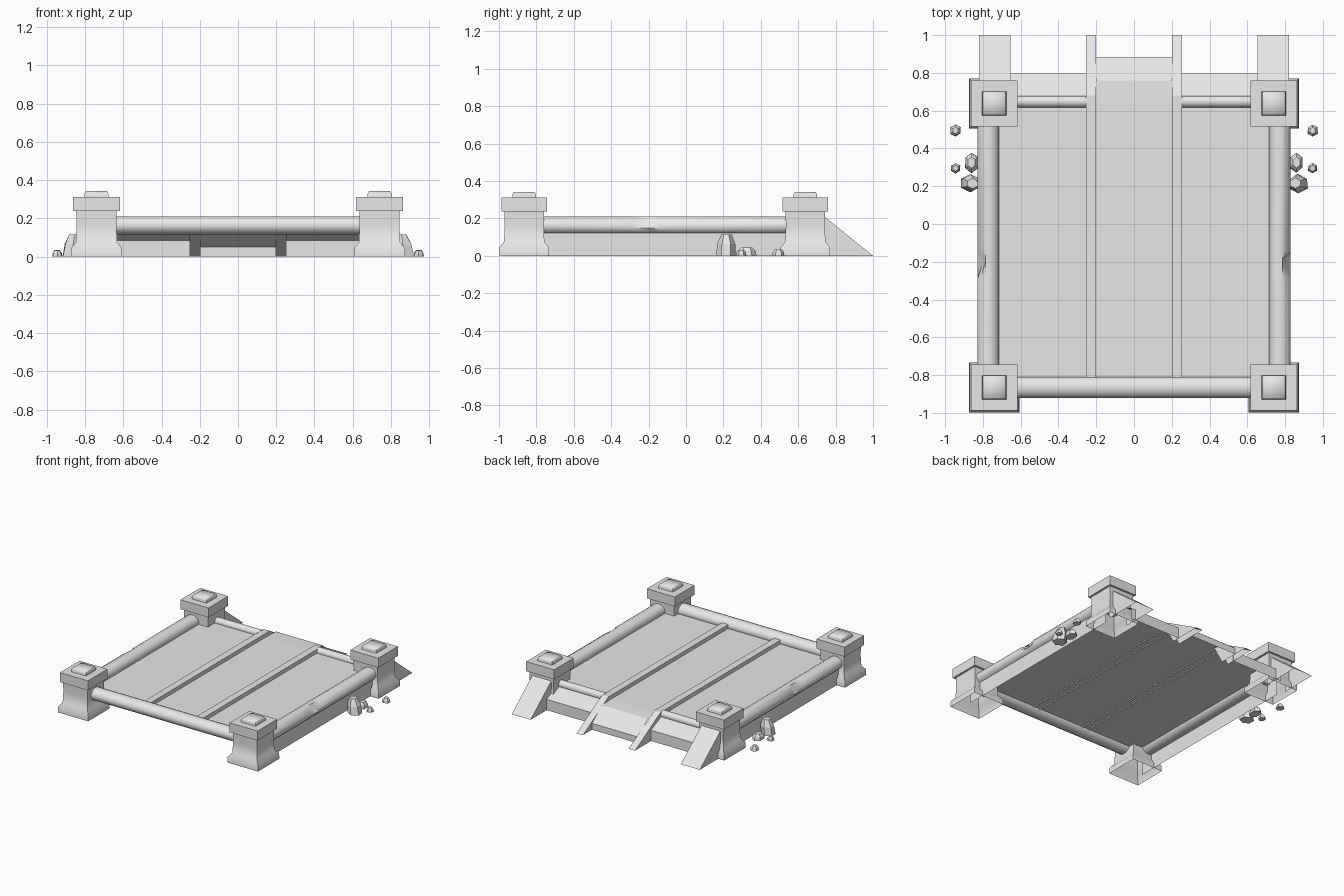
import bpy, math, random
from mathutils import Vector

if "Cube" in bpy.data.objects:
    bpy.data.objects.remove(bpy.data.objects["Cube"])

random.seed(4)
stone = bpy.data.materials.new("grey stone")
stone.diffuse_color = (0.8, 0.8, 0.8, 1)
stone.use_nodes = True
stone.node_tree.nodes["Principled BSDF"].inputs["Base Color"].default_value = stone.diffuse_color


def add(name, verts, faces, angle=None):
    """Make an object; angle is the smoothing limit in degrees."""
    me = bpy.data.meshes.new(name)
    me.from_pydata([tuple(v) for v in verts], [], faces)
    me.materials.append(stone)
    ob = bpy.data.objects.new(name, me)
    bpy.context.collection.objects.link(ob)
    bpy.ops.object.select_all(action='DESELECT')
    ob.select_set(True)
    bpy.context.view_layer.objects.active = ob
    bpy.ops.object.mode_set(mode='EDIT')
    bpy.ops.mesh.select_all(action='SELECT')
    bpy.ops.mesh.normals_make_consistent(inside=False)
    bpy.ops.object.mode_set(mode='OBJECT')
    if angle:
        bpy.ops.object.shade_smooth_by_angle(angle=math.radians(angle))
    return ob


def loft(name, rings, angle=None, caps=(False, True)):
    """Join closed rings of equal length."""
    n = len(rings[0])
    verts = [v for r in rings for v in r]
    faces = [(k * n + i, k * n + (i + 1) % n, (k + 1) * n + (i + 1) % n, (k + 1) * n + i)
             for k in range(len(rings) - 1) for i in range(n)]
    if caps[0]:
        faces.append(tuple(range(n))[::-1])
    if caps[1]:
        faces.append(tuple(range(len(verts) - n, len(verts))))
    return add(name, verts, faces, angle)


def square(cx, cy, z, h):
    return [(cx - h, cy - h, z), (cx + h, cy - h, z), (cx + h, cy + h, z), (cx - h, cy + h, z)]


def rail(name, a, b, width, z0, z1, chip=None):
    """Rounded rail from a to b; chip is (distance along, outward direction)."""
    a, b = Vector(a).to_3d(), Vector(b).to_3d()
    d = (b - a).normalized()
    side = Vector((-d.y, d.x, 0))
    stops = [0, (b - a).length]
    if chip:
        stops[1:1] = [chip[0] - 0.09, chip[0], chip[0] + 0.05]
    rings = []
    for s in stops:
        ring = []
        for i in range(12):
            t = 2 * math.pi * (i + 0.5) / 12
            c, sn = math.cos(t), math.sin(t)
            v = a + d * s + side * (c * width / 2 / 0.966)
            v.z = (z0 + z1) / 2 + sn * (z1 - z0) / 2 / 0.966
            if chip and s == chip[0]:
                out = Vector((chip[1], 0, 0))
                if (side * c).dot(out) > 0.4 and sn > 0:
                    v -= out * 0.03 + Vector((0, 0, 0.01))
            ring.append(v)
        rings.append(ring)
    return loft(name, rings, 50, (True, True))


def ramp(name, x0, x1, top, under):
    """Hollow beam open underneath: top strip plus two side faces in the yz plane."""
    outline = top + under
    n, m = len(outline), len(top)
    verts = [(x, y, z) for x in (x0, x1) for y, z in outline]
    faces = [tuple(range(n)), tuple(range(n, 2 * n))]
    faces += [(i, i + 1, n + i + 1, n + i) for i in range(m - 1)]
    return add(name, verts, faces)


def sheet(name, x0, x1, profile):
    """Flat strip following a yz profile."""
    m = len(profile)
    verts = [(x, y, z) for x in (x0, x1) for y, z in profile]
    return add(name, verts, [(i, m + i, m + i + 1, i + 1) for i in range(m - 1)])


def rock(name, x, y, w, d, h, lean=0.0):
    """Tapered, slightly irregular stone."""
    rings = []
    for z, k in ((0, 1), (h * 0.55, 0.9), (h, 0.55)):
        ring = []
        for i in range(6):
            t = math.pi * (i + 0.5) / 3
            r = k * random.uniform(0.92, 1.08)
            ring.append((x + lean * z / h + math.cos(t) * r * w / 2 * 1.1,
                         y + math.sin(t) * r * d / 2, z))
        rings.append(ring)
    return loft(name, rings, None, (True, True))


PX, FRONT, BACK, FLOOR = 0.74, -0.865, 0.638, 0.15

# corner posts: flared foot, shaft, square cap and knob
for sx, side in ((-1, "left"), (1, "right")):
    for py, end in ((FRONT, "front"), (BACK, "back")):
        cx = sx * PX
        loft(f"{end}_{side}_post",
             [square(cx, py, z, h) for z, h in
              ((0, 0.133), (0.045, 0.132), (0.075, 0.108), (0.16, 0.104), (0.24, 0.106))],
             60, (False, False))
        loft(f"{end}_{side}_cap",
             [square(cx, py, z, h) for z, h in ((0.237, 0.122), (0.312, 0.122))], 60, (True, True))
        loft(f"{end}_{side}_knob",
             [square(cx, py, z, h) for z, h in ((0.31, 0.064), (0.33, 0.062), (0.342, 0.055))], 60)

    # side rail with a chipped outer edge, and the wall below it
    rail(f"{side}_rail", (sx * 0.772, FRONT + 0.08), (sx * 0.772, BACK - 0.08),
         0.112, 0.115, 0.21, (0.59, sx))
    add(f"{side}_wall", [(sx * 0.80, FRONT, 0), (sx * 0.80, BACK, 0),
                         (sx * 0.80, BACK, 0.15), (sx * 0.80, FRONT, 0.15)], [(0, 1, 2, 3)])

    # sloping buttress behind the back post
    ramp(f"{side}_buttress", sx * 0.655, sx * 0.82,
         [(0.70, 0.21), (0.74, 0.21), (1.0, 0)], [(0.70, 0)])

    # floor beam running down to the ground at the back
    ramp(f"{side}_beam", sx * 0.2, sx * 0.255,
         [(-0.83, 0.18), (0.68, 0.18), (1.0, 0)], [(0.74, 0), (0.66, 0.14), (-0.83, 0.14)])

    # back rail and side panel closing the back
    rail(f"back_{side}_rail", (sx * 0.25, 0.648), (sx * 0.65, 0.648), 0.06, 0.125, 0.185)
    sheet(f"back_{side}_panel", sx * 0.25, sx * 0.70, [(0.62, FLOOR), (0.66, FLOOR), (0.80, 0.085), (0.80, 0)])

    # fallen stones
    rock(f"{side}_tall_stone", sx * 0.87, 0.215, 0.10, 0.10, 0.115, -sx * 0.015)
    rock(f"{side}_low_stone", sx * 0.86, 0.325, 0.07, 0.11, 0.045)
    rock(f"{side}_pebble_a", sx * 0.945, 0.495, 0.055, 0.065, 0.034)
    rock(f"{side}_pebble_b", sx * 0.945, 0.295, 0.05, 0.055, 0.032)

# front rail
rail("front_rail", (-0.65, FRONT), (0.65, FRONT), 0.112, 0.115, 0.21)

# floor slab and the centre ramp
sheet("floor", -0.80, 0.80, [(FRONT, FLOOR), (0.64, FLOOR)])
sheet("centre_ramp", -0.2, 0.2, [(0.64, FLOOR), (0.76, 0.145), (0.885, 0.05), (0.885, 0)])
